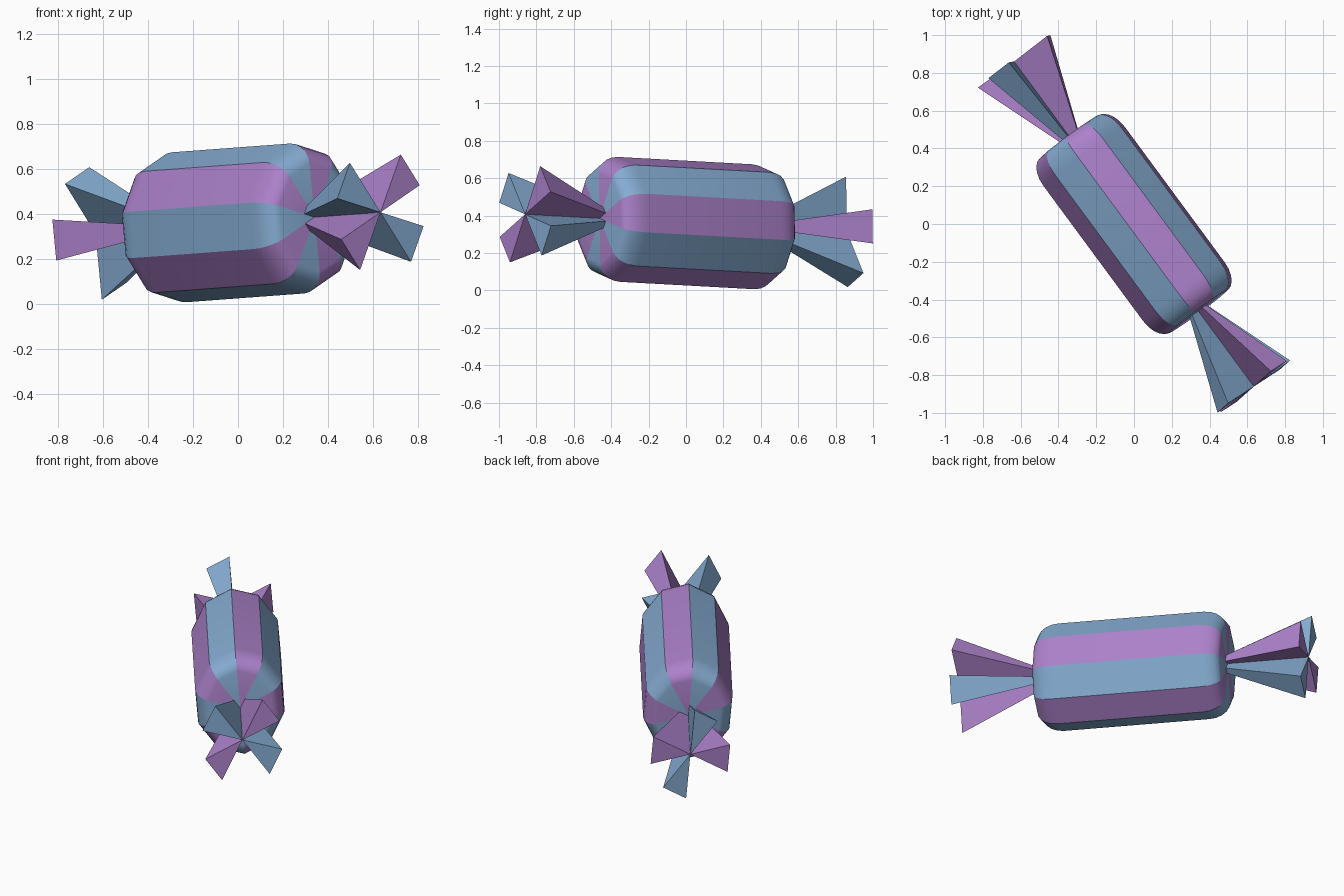
import bpy, bmesh, math
from mathutils import Vector

if "Cube" in bpy.data.objects:
    bpy.data.objects.remove(bpy.data.objects["Cube"])

# Local frame of the tilted sweet: w = long axis, u = sideways, v = up
W = Vector((0.593, -0.804, 0.044)).normalized()
U = Vector((0.804, 0.593, 0)).normalized()
V = U.cross(W)
if V.z < 0:
    V = -V
CENTRE = Vector((0, 0, 0.36))
A, B = 0.272, 0.336          # half width and half height of the body
SIDES = 10


def point(t, a, b, k):
    ang = math.radians(24 + 36 * k)
    return CENTRE + W * t + U * (a * math.cos(ang)) + V * (b * math.sin(ang))


def material(name, rgb):
    m = bpy.data.materials.new(name)
    m.diffuse_color = (*rgb, 1)
    m.use_nodes = True
    m.node_tree.nodes["Principled BSDF"].inputs["Base Color"].default_value = m.diffuse_color
    return m


purple = material("purple", (0.41, 0.22, 0.59))
blue = material("blue", (0.235, 0.41, 0.64))


def finish(bm, name):
    bmesh.ops.recalc_face_normals(bm, faces=bm.faces[:])
    me = bpy.data.meshes.new(name)
    bm.to_mesh(me)
    bm.free()
    me.materials.append(blue)
    me.materials.append(purple)
    ob = bpy.data.objects.new(name, me)
    bpy.context.collection.objects.link(ob)


# Striped body: ten-sided, with rounded rims and flat ends
half = []
for i in range(6):
    f = math.radians(18 * i)
    half.append((0.445 + 0.13 * math.sin(f), 0.72 + 0.28 * math.cos(f)))
profile = [(-t, s) for t, s in reversed(half)] + half
bm = bmesh.new()
rings = [[bm.verts.new(point(t, A * s, B * s, k)) for k in range(SIDES)] for t, s in profile]
poles = [bm.verts.new(CENTRE + W * profile[i][0]) for i in (0, -1)]
for k in range(SIDES):
    n = (k + 1) % SIDES
    strip = [bm.faces.new((r[k], r[n], q[n], q[k])) for r, q in zip(rings, rings[1:])]
    strip += [bm.faces.new((poles[0], rings[0][n], rings[0][k])),
              bm.faces.new((poles[1], rings[-1][k], rings[-1][n]))]
    for f in strip:
        f.smooth = True
        f.material_index = k % 2
for k in range(SIDES):       # keep the stripe edges sharp
    line = [poles[0]] + [r[k] for r in rings] + [poles[1]]
    for p, q in zip(line, line[1:]):
        bm.edges.get((p, q)).smooth = False
finish(bm, "wrapper_body")


# Twisted ends: four flaring wedges each, all touching the long axis
def tail(name, sign, sectors):
    bm = bmesh.new()
    for k, colour in sectors:
        tris = []
        for t, a, b in ((0.56, 0.052, 0.063), (1.07, 0.242, 0.297)):
            t *= sign
            tris.append([bm.verts.new(p) for p in
                         (CENTRE + W * t, point(t, a, b, k), point(t, a, b, k + 1))])
        near, far = tris
        faces = [bm.faces.new(near), bm.faces.new(far)]
        for i in range(3):
            j = (i + 1) % 3
            faces.append(bm.faces.new((near[i], near[j], far[j], far[i])))
        for f in faces:
            f.material_index = colour
    finish(bm, name)


tail("front_twist", 1, [(0, 1), (3, 0), (5, 1), (8, 0)])
tail("back_twist", -1, [(2, 0), (4, 1), (7, 0), (9, 1)])
